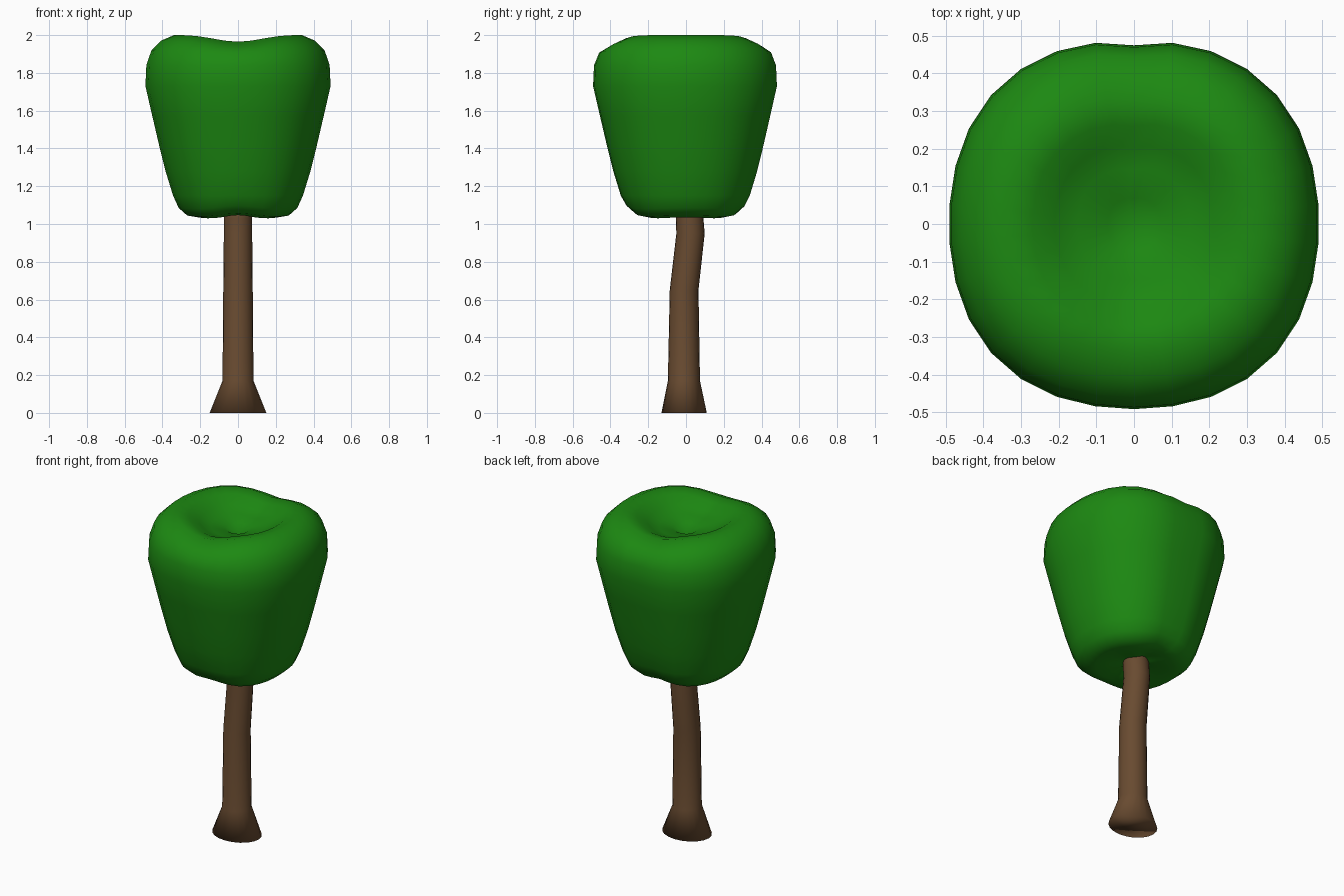
import bpy, bmesh
from math import sin, cos, pi, exp

if "Cube" in bpy.data.objects:
    bpy.data.objects.remove(bpy.data.objects["Cube"])


def material(name, color):
    m = bpy.data.materials.new(name)
    m.diffuse_color = (*color, 1)
    m.use_nodes = True
    m.node_tree.nodes["Principled BSDF"].inputs["Base Color"].default_value = m.diffuse_color
    return m


def skin_rings(name, rings, mat, start=None, end=None):
    """Bridge rings of points; close each end with a pole point or a flat cap."""
    bm = bmesh.new()
    loops = [[bm.verts.new(p) for p in ring] for ring in rings]
    n = len(loops[0])
    for a, b in zip(loops, loops[1:]):
        for i in range(n):
            j = (i + 1) % n
            bm.faces.new((a[i], a[j], b[j], b[i]))
    for loop, pole in ((loops[0], start), (loops[-1], end)):
        if pole:
            v = bm.verts.new(pole)
            for i in range(n):
                bm.faces.new((loop[i], loop[(i + 1) % n], v))
        else:
            bm.faces.new(loop)
    bmesh.ops.recalc_face_normals(bm, faces=bm.faces)
    mesh = bpy.data.meshes.new(name)
    bm.to_mesh(mesh)
    bm.free()
    mesh.shade_smooth()
    mesh.materials.append(mat)
    obj = bpy.data.objects.new(name, mesh)
    bpy.context.collection.objects.link(obj)
    return obj


# Trunk: flared foot and a gentle bend, rows are (z, y centre, x radius, y radius)
trunk_path = [(0, -0.01, 0.15, 0.12), (0.17, -0.011, 0.082, 0.085),
              (0.65, -0.01, 0.078, 0.076), (0.95, 0.024, 0.075, 0.075),
              (1.03, 0.019, 0.075, 0.073), (1.12, 0.015, 0.07, 0.07)]
SIDES = 20
trunk = [[(rx * cos(2 * pi * i / SIDES), yc + ry * sin(2 * pi * i / SIDES), z)
          for i in range(SIDES)] for z, yc, rx, ry in trunk_path]
skin_rings("trunk", trunk, material("bark", (0.14, 0.07, 0.03)))

# Foliage: rounded, slightly squarish crown with a hollow top
profile = [(0.06, 1.055), (0.14, 1.045), (0.21, 1.035), (0.27, 1.045),
           (0.315, 1.085), (0.345, 1.15), (0.385, 1.28), (0.42, 1.42),
           (0.455, 1.57), (0.492, 1.73), (0.487, 1.84), (0.46, 1.92),
           (0.41, 1.97), (0.34, 2.0), (0.27, 1.985), (0.21, 1.945),
           (0.15, 1.915), (0.07, 1.895)]
SEGS = 30


def crown_point(r, z, a):
    groove = exp(-((a - pi / 2) / 0.16) ** 2)      # crease down the back
    rim = abs(sin(a)) ** 8                          # saddle front and back
    radius = r * (1 + 0.02 * (1 - cos(4 * a))) * (1 - 0.035 * groove)
    if z > 1.9:
        z -= 0.035 * rim * min(1, (z - 1.89) / 0.08)
    elif z < 1.1:
        z += 0.012 * rim - 0.012 * sin(a) ** 2 * (1 - rim)
    return radius * cos(a), radius * sin(a), z


crown = [[crown_point(r, z, 2 * pi * (i + 0.5) / SEGS) for i in range(SEGS)]
         for r, z in profile]
skin_rings("foliage", crown, material("leaf_green", (0.012, 0.25, 0.006)),
           start=(0, 0, 1.075), end=(0, 0, 1.855))
